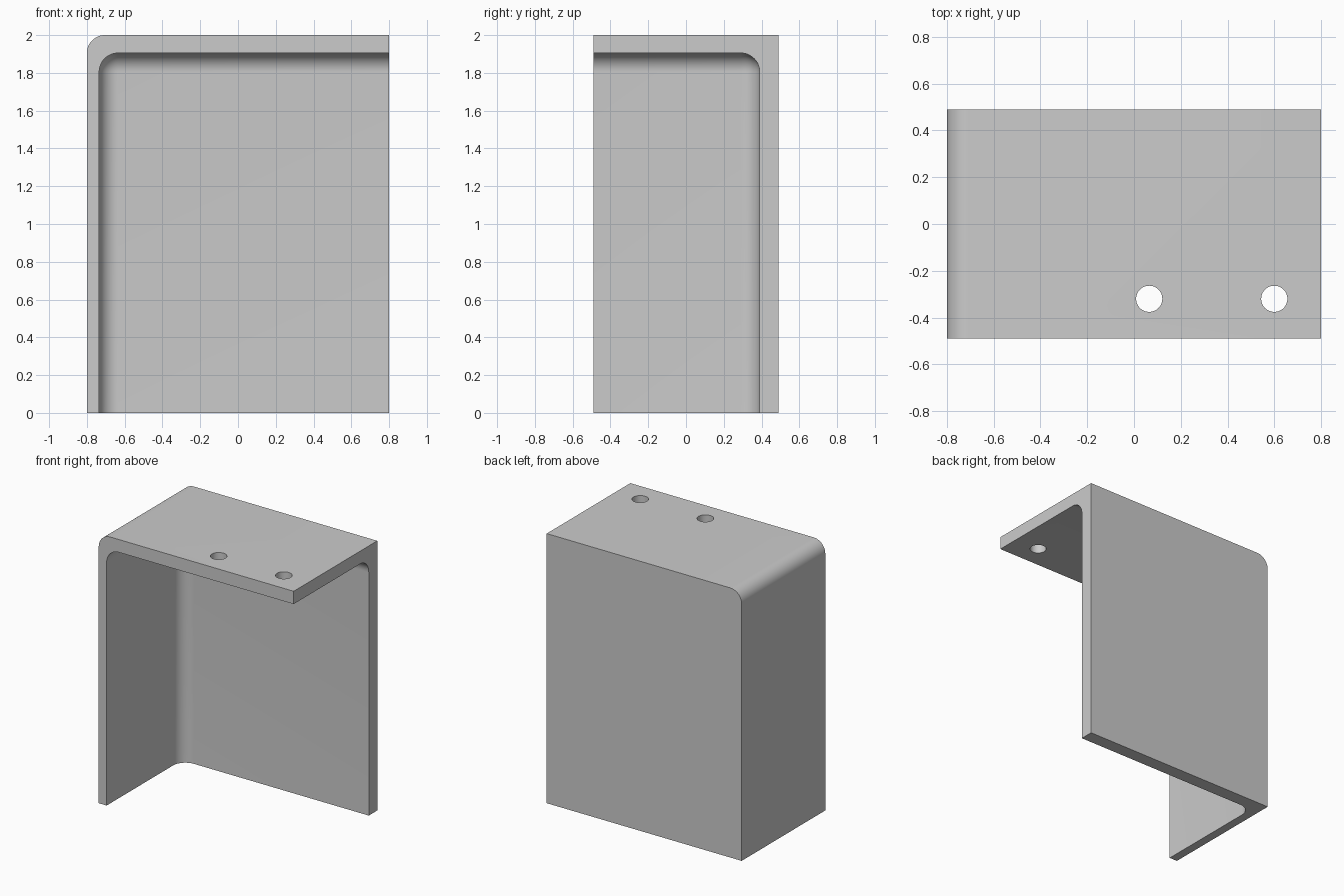
import bpy, bmesh
from mathutils import Vector

default = bpy.data.objects.get("Cube")
if default:
    bpy.data.objects.remove(default, do_unlink=True)

grey = bpy.data.materials.new("plain grey")
grey.use_nodes = True
colour = (0.6, 0.6, 0.6, 1)
grey.diffuse_color = colour
grey.node_tree.nodes["Principled BSDF"].inputs["Base Color"].default_value = colour


def rounded_box(name, low, high, radius, pick_edge):
    """Box between two corners, with the picked edges rounded."""
    low, high = Vector(low), Vector(high)
    bm = bmesh.new()
    bmesh.ops.create_cube(bm, size=1)
    for v in bm.verts:
        v.co = [(l + h) / 2 + c * (h - l) for l, h, c in zip(low, high, v.co)]
    edges = [e for e in bm.edges if pick_edge(*(v.co for v in e.verts), low, high)]
    bmesh.ops.bevel(bm, geom=edges, offset=radius, segments=12, profile=0.5, affect="EDGES")
    mesh = bpy.data.meshes.new(name)
    bm.to_mesh(mesh)
    bm.free()
    mesh.materials.append(grey)
    obj = bpy.data.objects.new(name, mesh)
    bpy.context.collection.objects.link(obj)
    return obj


def cut(obj, cutter):
    """Subtract the cutter, then remove it."""
    cutter.hide_render = True
    mod = obj.modifiers.new("cut", "BOOLEAN")
    mod.operation = "DIFFERENCE"
    mod.solver = "EXACT"
    mod.object = cutter
    bpy.context.view_layer.objects.active = obj
    bpy.ops.object.modifier_apply(modifier=mod.name)
    bpy.data.objects.remove(cutter, do_unlink=True)


def upper_side_edge(a, b, low, high):
    return all(abs(p.x - low.x) < 1e-4 and abs(p.z - high.z) < 1e-4 for p in (a, b))


def inner_corner_edge(a, b, low, high):
    corner = Vector((low.x, high.y, high.z))
    return min((a - corner).length, (b - corner).length) < 1e-4


# Outer block with one rounded upper edge
bracket = rounded_box("corner_bracket", (-0.8, -0.49, 0), (0.8, 0.49, 2), 0.095, upper_side_edge)

# Hollow it out, leaving side wall, back wall and top plate with inner fillets
cut(bracket, rounded_box("hollow_cutter", (-0.735, -0.9, -0.4), (1.2, 0.39, 1.905), 0.1, inner_corner_edge))

# Two screw holes through the top plate
for x in (0.065, 0.6):
    bpy.ops.mesh.primitive_cylinder_add(vertices=48, radius=0.056, depth=0.4, location=(x, -0.32, 1.95))
    hole = bpy.context.object
    hole.name = "hole_cutter"
    hole.data.materials.append(grey)
    cut(bracket, hole)

# Smooth the fillets and holes, keep the edges sharp
bpy.ops.object.select_all(action="DESELECT")
bracket.select_set(True)
bpy.context.view_layer.objects.active = bracket
bpy.ops.object.shade_smooth_by_angle(angle=0.52)
